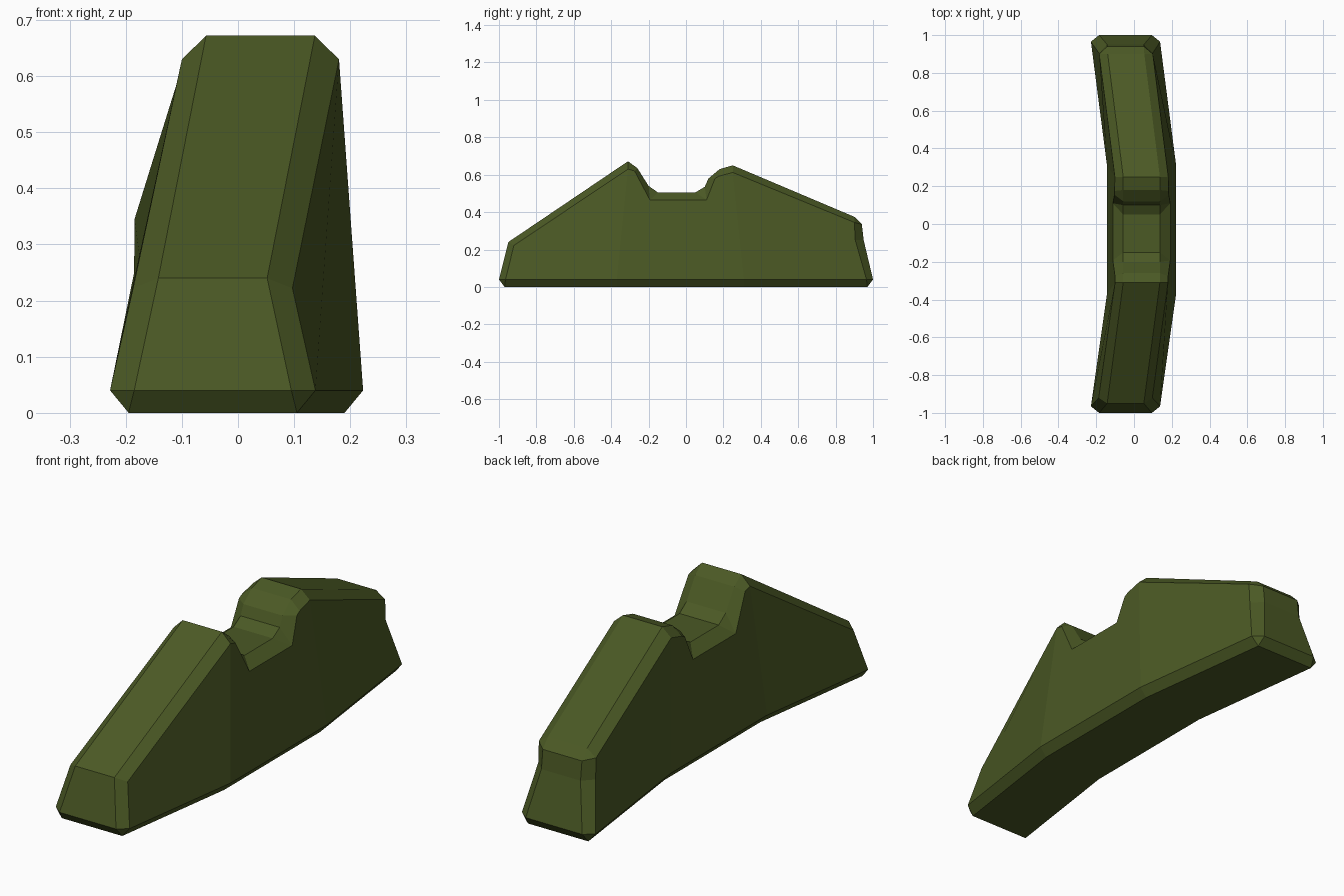
import bpy, bmesh

if "Cube" in bpy.data.objects:
    bpy.data.objects.remove(bpy.data.objects["Cube"])

# Paired profiles along y: crown (y, z) and shoulder (y, z)
PROFILE = [
    ((-1.00, .04), (-.965, .04)), ((-.95, .24), (-.92, .222)),
    ((-.31, .672), (-.31, .63)), ((-.26, .635), (-.275, .62)),
    ((-.20, .54), (-.193, .465)), ((-.15, .505), (-.193, .465)),
    ((.05, .505), (.11, .465)), ((.10, .535), (.11, .465)),
    ((.12, .58), (.155, .58)), ((.18, .63), (.175, .592)),
    ((.25, .65), (.25, .612)), ((.90, .375), (.90, .345)),
    ((.94, .335), (.90, .345)), ((.95, .25), (.905, .25)),
    ((1.00, .04), (.965, .04)),
]
LAST = len(PROFILE) - 1
FRONT_PEAK, BACK_PEAK = 2, 10


def centre(y, z):
    """Sideways position of the bent wall's centre line."""
    lo, hi = (-.37, .31) if z < .05 else (-.31, .25)
    end = .96 if z < .05 else .92
    t = (lo - y) / (end + lo) if y < lo else (y - hi) / (end - hi)
    return .04 - .085 * min(max(t, 0), 1)


bm = bmesh.new()


def vert(side, half, y, z):
    return bm.verts.new((centre(y, z) + side * half, y, z))


def face(verts):
    unique = list(dict.fromkeys(verts))
    if len(unique) > 2:
        bm.faces.new(unique)


crowns, rims = {}, {}
for s in (-1, 1):
    # Crown and shoulder edges of this side
    crown, shoulder, seen = [], [], {}
    for i, (t, h) in enumerate(PROFILE):
        at_end = i in (0, LAST)
        crown.append(vert(s, .14 if at_end else .097, *t))
        if h not in seen:
            if FRONT_PEAK <= i <= BACK_PEAK or at_end:
                half = .183 - .043 * (h[1] - .04) / .59
            else:
                half = .142
            seen[h] = vert(s, half, *h)
        shoulder.append(seen[h])
    # Bevel band between crown and wall
    for i in range(LAST):
        face([crown[i], crown[i + 1], shoulder[i + 1], shoulder[i]])
    # Three wall panels
    base = [shoulder[0], vert(s, .183, -.37, .04), vert(s, .183, .31, .04), shoulder[LAST]]
    face(shoulder[:FRONT_PEAK + 1] + [base[1]])
    face(shoulder[FRONT_PEAK:BACK_PEAK + 1] + [base[2], base[1]])
    face(shoulder[BACK_PEAK:] + [base[2]])
    # Bottom chamfer
    rim = [vert(s, .15, y, 0) for y in (-.97, -.37, .31, .97)]
    for i in range(3):
        face([base[i], base[i + 1], rim[i + 1], rim[i]])
    face([crown[0], shoulder[0], rim[0]])
    face([crown[LAST], shoulder[LAST], rim[3]])
    crowns[s], rims[s] = crown, rim

# Top strip, underside and end chamfers
for edges in (crowns, rims):
    for i in range(len(edges[1]) - 1):
        face([edges[-1][i], edges[-1][i + 1], edges[1][i + 1], edges[1][i]])
for i in (0, -1):
    face([crowns[-1][i], crowns[1][i], rims[1][i], rims[-1][i]])

bmesh.ops.recalc_face_normals(bm, faces=bm.faces[:])
mesh = bpy.data.meshes.new("curved_barrier")
bm.to_mesh(mesh)
bm.free()

mat = bpy.data.materials.new("olive_green")
mat.diffuse_color = (.07, .1, .018, 1)
mat.use_nodes = True
mat.node_tree.nodes["Principled BSDF"].inputs["Base Color"].default_value = mat.diffuse_color
mesh.materials.append(mat)
barrier = bpy.data.objects.new("curved_barrier", mesh)
bpy.context.collection.objects.link(barrier)
